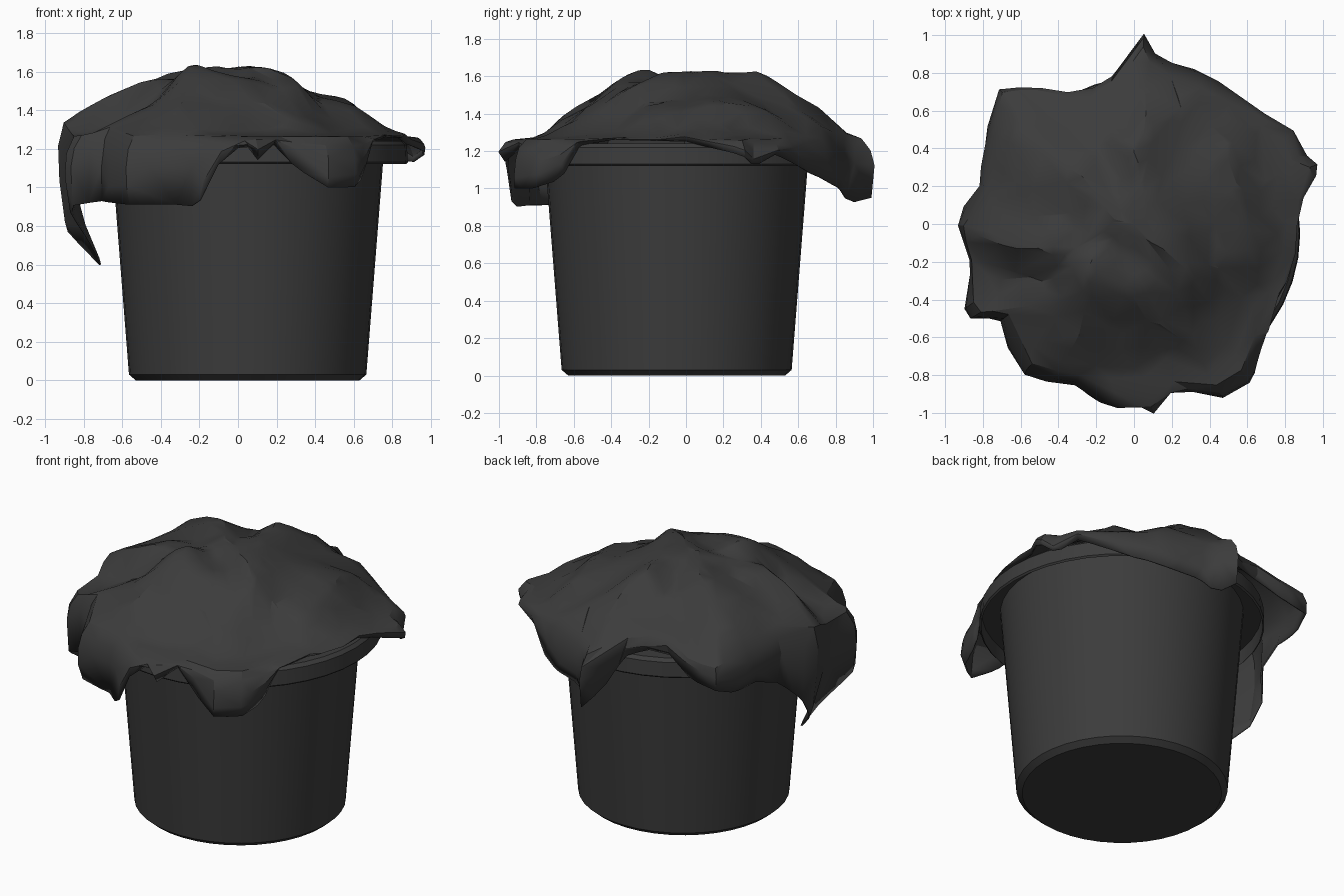
import bpy, bmesh, math
from mathutils import Vector, noise
from mathutils.geometry import intersect_point_line

cube = bpy.data.objects.get("Cube")
if cube:
    bpy.data.objects.remove(cube)


def make_material(name, shade):
    mat = bpy.data.materials.new(name)
    mat.use_nodes = True
    colour = (shade, shade, shade, 1)
    mat.diffuse_color = colour
    mat.node_tree.nodes["Principled BSDF"].inputs["Base Color"].default_value = colour
    return mat


def make_object(name, bm, mat):
    """Turn the bmesh into the active, selected object."""
    bmesh.ops.recalc_face_normals(bm, faces=bm.faces)
    mesh = bpy.data.meshes.new(name)
    bm.to_mesh(mesh)
    bm.free()
    mesh.materials.append(mat)
    obj = bpy.data.objects.new(name, mesh)
    bpy.context.collection.objects.link(obj)
    bpy.ops.object.select_all(action="DESELECT")
    obj.select_set(True)
    bpy.context.view_layer.objects.active = obj
    return obj


def skin(bm, rings):
    """Bridge consecutive closed rings of vertices with faces."""
    for low, high in zip(rings, rings[1:]):
        n = len(low)
        for i in range(n):
            j = (i + 1) % n
            bm.faces.new((low[i], low[j], high[j], high[i]))


charcoal = make_material("charcoal grey", 0.045)

# Tapered bucket, hollow inside, with a wide rim folded down into a skirt
SIDES = 40
profile = [(0.58, 0), (0.615, 0.03), (0.708, 1.21), (0.815, 1.21), (0.82, 1.12),
           (0.83, 1.13), (0.825, 1.22), (0.805, 1.24), (0.68, 1.24), (0.59, 0.05)]
bm = bmesh.new()
rings = []
for r, z in profile:
    rings.append([bm.verts.new((0.05 + r * math.cos(math.tau * i / SIDES),
                                -0.05 + r * math.sin(math.tau * i / SIDES), z))
                  for i in range(SIDES)])
skin(bm, rings)
bm.faces.new(rings[0])
bm.faces.new(rings[-1])
make_object("bucket", bm, charcoal)
bpy.ops.object.shade_smooth_by_angle(angle=math.radians(30))

# Draped cloth outline: angle in degrees, outer radius, hem height
outline = [
    (0, 0.86, 1.25), (8, 0.9, 1.22), (17, 1.03, 1.18), (22, 0.97, 1.12),
    (30, 0.97, 1.18), (40, 0.9, 1.14), (50, 0.88, 1.08), (65, 0.87, 1.02),
    (77, 0.87, 1), (83, 0.9, 0.92), (87, 1.01, 0.95), (92, 0.89, 1.05),
    (98, 0.79, 1.24), (107, 0.74, 1.28), (118, 0.78, 1.27), (127, 0.91, 1.18),
    (135, 1.01, 1.15), (142, 0.95, 1.1), (153, 0.88, 1.1), (166, 0.84, 1.03),
    (172, 0.89, 0.94), (180, 0.97, 0.77), (187, 0.96, 0.68), (193, 0.95, 0.58),
    (199, 0.96, 0.73), (209, 1.03, 0.9), (215, 0.87, 0.93), (234, 0.98, 0.91),
    (250, 0.91, 0.91), (257, 0.95, 0.9), (264, 0.97, 1.12), (272, 0.96, 1.23),
    (277, 1.01, 1.12), (281, 0.91, 1.24), (289, 0.94, 1.1), (297, 1.03, 1),
    (307, 1.03, 1), (314, 0.95, 1.05), (320, 0.91, 1.23), (333, 0.86, 1.26),
    (360, 0.86, 1.25)]

# Fold lines across the cloth: start, end, height
fold_lines = [
    ((-0.6, 0.5), (0.25, -0.25), 0.05), ((0, 0.45), (0.3, -0.25), 0.04),
    ((-0.2, -0.25), (0.5, -0.85), 0.06), ((0.05, 0.8), (0.05, 0.35), 0.05),
    ((0.52, 0.38), (0.62, -0.1), 0.05), ((-0.95, 0), (-0.45, -0.12), 0.06),
    ((-0.35, -0.65), (-0.2, -0.2), 0.05), ((0.9, 0.3), (0.72, -0.25), 0.05),
    ((-0.8, -0.25), (-0.5, -0.28), -0.09), ((-0.7, 0.65), (-0.55, 0.2), 0.04),
    ((0.2, -0.85), (0.05, -0.45), -0.05), ((-0.1, 0.6), (-0.3, 0.55), -0.05)]


def edge_at(deg):
    for (a, r0, z0), (b, r1, z1) in zip(outline, outline[1:]):
        if a <= deg <= b:
            f = (deg - a) / (b - a)
            return r0 + f * (r1 - r0), z0 + f * (z1 - z0)


def height(x, y):
    """Low mound with tent-shaped folds and a soft crumple."""
    r = math.hypot(x + 0.08, y - 0.05)
    z = 1.17 + 0.41 * (1 - (r / 0.95) ** 2.1)
    warp = noise.noise_vector(Vector((x * 3, y * 3, 2))) * 0.08
    p = Vector((x + warp.x, y + warp.y))
    for start, end, rise in fold_lines:
        near, f = intersect_point_line(p, Vector(start), Vector(end))
        f = min(max(f, 0), 1)
        gap = (p - Vector(start).lerp(Vector(end), f)).length
        z += rise * max(0, 1 - gap / 0.17)
    z += 0.04 * noise.noise(Vector((x * 4, y * 4, 3)))
    # Ease the sheet over the rim so that it never sinks into it
    d = z - 1.26
    return 1.26 + (d + math.sqrt(d * d + 0.002)) / 2


SEGS, DOME_RINGS = 120, 14
angles = [math.tau * i / SEGS for i in range(SEGS)]
bm = bmesh.new()
rings = []
for k in range(1, DOME_RINGS + 1):
    ring = []
    for a in angles:
        r = edge_at(math.degrees(a))[0] * 0.93 * k / DOME_RINGS
        x, y = r * math.cos(a), r * math.sin(a)
        ring.append(bm.verts.new((x, y, height(x, y))))
    rings.append(ring)

# Hanging hem: rolls over the outline, then drops and tucks back in
for spread, drop in [(0.975, 0.18), (1, 0.45), (1, 0.75), (0.985, 1)]:
    ring = []
    for a, top in zip(angles, rings[DOME_RINGS - 1]):
        reach, hem = edge_at(math.degrees(a))
        tuck = 0.65 * max(0, 0.9 - hem) * drop
        r = reach * spread - tuck
        r += 0.012 * math.sin(9 * a + 5 * drop) * drop
        ring.append(bm.verts.new((r * math.cos(a), r * math.sin(a),
                                  top.co.z + (hem - top.co.z) * drop)))
    rings.append(ring)
skin(bm, rings)
crown = bm.verts.new((0, 0, height(0, 0)))
for i in range(SEGS):
    bm.faces.new((crown, rings[0][i], rings[0][(i + 1) % SEGS]))
cloth = make_object("draped_cloth", bm, charcoal)

# Thin out the mesh into crumpled facets, keep the folds crisp, add thickness
facets = cloth.modifiers.new("facets", "DECIMATE")
facets.ratio = 0.2
bpy.ops.object.modifier_apply(modifier=facets.name)
bpy.ops.object.shade_smooth_by_angle(angle=math.radians(26))
thickness = cloth.modifiers.new("thickness", "SOLIDIFY")
thickness.thickness = 0.01
thickness.offset = -1
